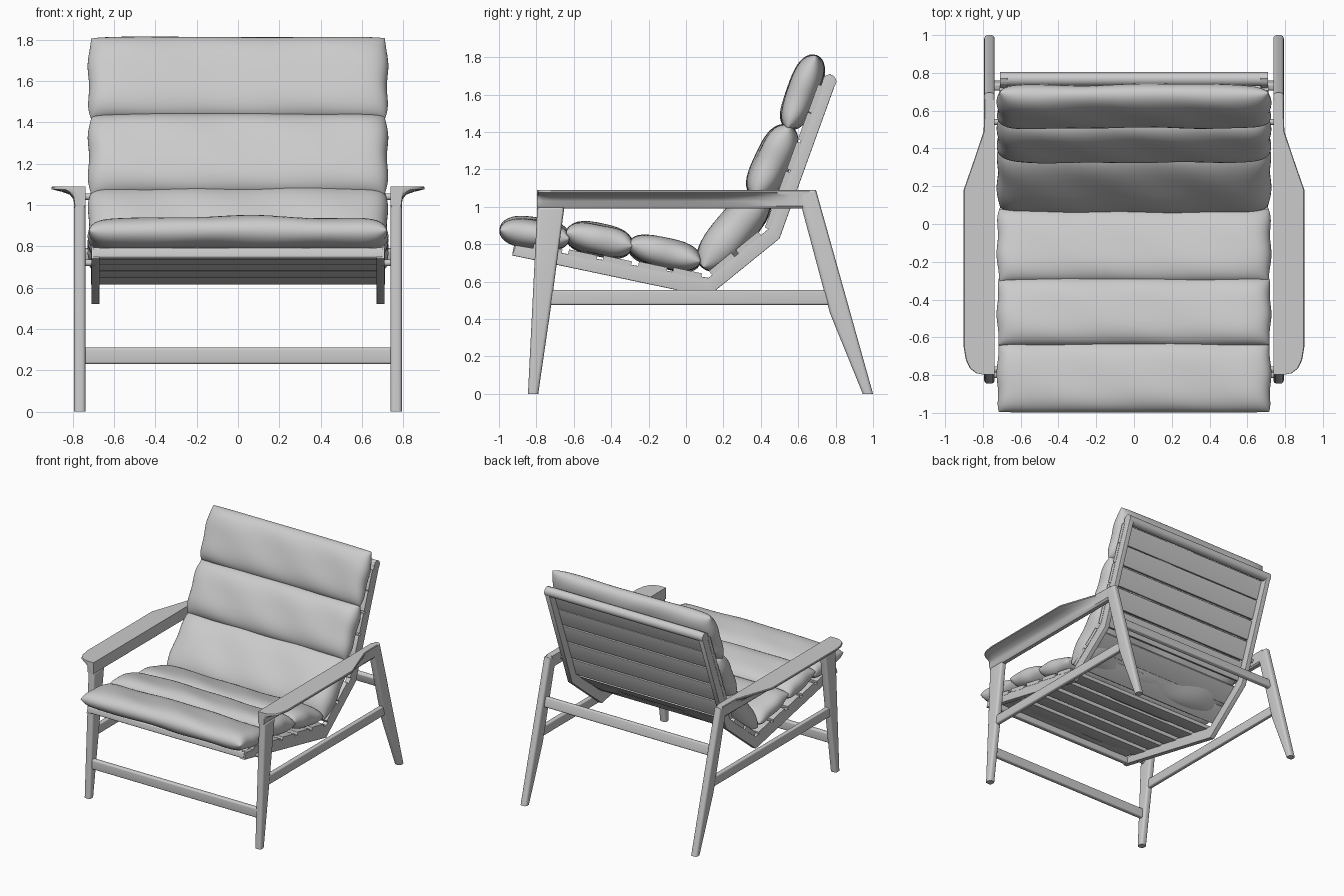
import bpy, bmesh, math
from mathutils import Vector

if "Cube" in bpy.data.objects:
    bpy.data.objects.remove(bpy.data.objects["Cube"])


def finish(name, bm, mirror=False, angle=35):
    bmesh.ops.recalc_face_normals(bm, faces=bm.faces)
    me = bpy.data.meshes.new(name)
    bm.to_mesh(me)
    bm.free()
    ob = bpy.data.objects.new(name, me)
    bpy.context.collection.objects.link(ob)
    if mirror:
        ob.modifiers.new("mirror", 'MIRROR')
    bpy.ops.object.select_all(action='DESELECT')
    bpy.context.view_layer.objects.active = ob
    ob.select_set(True)
    bpy.ops.object.shade_smooth_by_angle(angle=math.radians(angle))
    return ob


def loft(sections):
    """Bridge closed rings of points and cap both ends."""
    bm = bmesh.new()
    rings = [[bm.verts.new(p) for p in s] for s in sections]
    n = len(rings[0])
    for a, b in zip(rings, rings[1:]):
        for i in range(n):
            bm.faces.new((a[i], a[(i + 1) % n], b[(i + 1) % n], b[i]))
    bm.faces.new(rings[0])
    bm.faces.new(rings[-1])
    bmesh.ops.recalc_face_normals(bm, faces=bm.faces)
    return bm


def prism(name, pts, x0, x1, mirror=False, bevel=0.0, along_x=False):
    """Extrude a side profile (y, z) along x; round its rims or its x-wise edges."""
    bm = loft([[(x, y, z) for y, z in pts] for x in (x0, x1)])
    if bevel:
        edges = [e for e in bm.edges
                 if (abs(e.verts[0].co.x - e.verts[1].co.x) > 0.001) == along_x
                 and max(v.co.z for v in e.verts) > 0.01]
        bmesh.ops.bevel(bm, geom=edges, offset=bevel, segments=4, profile=0.5, affect='EDGES')
    return finish(name, bm, mirror)


def bar(name, centre, d, length, thick, x0, x1, mirror=False, bevel=0.01, along_x=True):
    d = Vector(d).normalized()
    n = Vector((-d.y, d.x))
    c = Vector(centre)
    pts = [c + d * a * length / 2 + n * b * thick / 2
           for a, b in ((-1, -1), (1, -1), (1, 1), (-1, 1))]
    return prism(name, pts, x0, x1, mirror, bevel, along_x)


def rod(name, y, z, r, x0, x1, mirror=False):
    pts = [(y + r * math.cos(i * math.tau / 20), z + r * math.sin(i * math.tau / 20)) for i in range(20)]
    return prism(name, pts, x0, x1, mirror)


# side frames: legs and stretchers
prism("front_leg", [(-0.845, 0), (-0.79, 0), (-0.72, 0.48), (-0.65, 1.0), (-0.795, 1.0)],
      0.738, 0.793, True, 0.018)
prism("back_leg", [(0.945, 0), (1.0, 0), (0.695, 1.09), (0.60, 1.09), (0.62, 0.99), (0.77, 0.43)],
      0.738, 0.793, True, 0.018)
bar("side_stretcher", (0.02, 0.515), (1, 0), 1.54, 0.08, 0.748, 0.785, True, 0.012, False)
bar("front_stretcher", (-0.795, 0.27), (1, 0), 0.04, 0.08, -0.75, 0.75, False, 0.012)
bar("back_stretcher", (0.734, 0.75), (0.27, -1), 0.08, 0.04, -0.75, 0.75, False, 0.012)

# armrests: flared paddle lofted front to back
stations = [(-0.797, 0.80), (-0.79, 0.835), (-0.765, 0.868), (-0.72, 0.89), (-0.65, 0.902), (-0.3, 0.902),
            (0.0, 0.902), (0.18, 0.902), (0.33, 0.85), (0.49, 0.796), (0.56, 0.794), (0.66, 0.793)]
sections = []
for y, xo in stations:
    w = xo - 0.792
    sections.append([(0.738, y, 1.09), (xo - 0.004, y, 1.09), (xo, y, 1.085), (xo, y, 1.076),
                     (0.792 + w * 0.55, y, 1.064), (0.792 + w * 0.2, y, 1.05), (0.792 + w * 0.05, y, 1.03),
                     (0.792, y, 1.005), (0.78, y, 0.99), (0.75, y, 0.99), (0.738, y, 1.0)])
finish("armrest", loft(sections), True)

# bent side rails of the sling frame
A, B, C, D = (Vector(p) for p in ((-0.93, 0.74), (0.117, 0.52), (0.5, 0.83), (0.80, 1.66)))
prism("seat_rail", [A, B, C, D, (0.795, 1.69), (0.77, 1.71), (0.745, 1.70), (0.725, 1.66),
                    (0.445, 0.885), (0.12, 0.62), (-0.91, 0.795)], 0.67, 0.71, True, 0.004)
rod("top_rail", 0.767, 1.67, 0.037, -0.71, 0.71)
bar("front_rail", (-0.90, 0.765), B - A, 0.05, 0.05, -0.70, 0.70)

# pegs joining the rails to the side frames
rod("front_peg", -0.77, 0.72, 0.016, 0.69, 0.76, True)
rod("back_peg", 0.54, 1.04, 0.016, 0.69, 0.76, True)

# slats along the three straight stretches of the rails
count = 0
for p, q, ts, lift in ((A, B, (0.168, 0.345, 0.52, 0.70, 0.875), (0.065, 0.105)),
                       (B, C, (0.34, 0.71), (0.09, 0.085)),
                       (C, D, (0.12, 0.31, 0.50, 0.69, 0.87), (0.08, 0.07))):
    d = (q - p).normalized()
    n = Vector((-d.y, d.x))
    for t in ts:
        count += 1
        off = lift[0] + (lift[1] - lift[0]) * t
        bar(f"slat_{count}", p.lerp(q, t) + n * off, d, 0.155, 0.03, -0.712, 0.712, False, 0.004)


# pillow cushions with a pinched seam all round
def cushion(name, start, end, thick, seed):
    s, e = Vector(start), Vector(end)
    c, half = (s + e) / 2, (e - s) / 2
    n = Vector((-half.y, half.x)).normalized()
    bm = bmesh.new()
    nu, nv = 56, 20
    for side in (1, -1):
        grid = []
        for i in range(nu + 1):
            u = math.sin((i / nu - 0.5) * math.pi)
            row = []
            for j in range(nv + 1):
                v = math.sin((j / nv - 0.5) * math.pi)
                h = thick / 2 * (max(0, 1 - abs(v) ** 3.2) ** 0.5) * (max(0, 1 - abs(u) ** 16) ** 0.5)
                h *= 1 + 0.04 * math.sin(5 * u + seed) + 0.04 * math.sin(9 * u + 3 * v + 2 * seed)
                sag = 0.004 * math.sin(4 * u + seed * 1.7)
                p = c + half * v * (1 - 0.02 * u ** 8) + n * (side * h + sag)
                x = u * (0.724 - 0.012 * v ** 4 + 0.004 * math.sin(6 * v + seed))
                row.append(bm.verts.new((x, p.x, p.y)))
            grid.append(row)
        for i in range(nu):
            for j in range(nv):
                bm.faces.new((grid[i][j], grid[i + 1][j], grid[i + 1][j + 1], grid[i][j + 1]))
    bmesh.ops.remove_doubles(bm, verts=bm.verts, dist=0.0004)
    finish(name, bm, angle=60)


cushion("seat_cushion_front", (-0.998, 0.88), (-0.62, 0.83), 0.16, 1)
cushion("seat_cushion_middle", (-0.645, 0.86), (-0.285, 0.785), 0.165, 2)
cushion("seat_cushion_rear", (-0.31, 0.80), (0.08, 0.705), 0.155, 3)
cushion("back_cushion_lower", (0.085, 0.675), (0.425, 1.07), 0.205, 4)
cushion("back_cushion_middle", (0.365, 1.045), (0.555, 1.435), 0.185, 5)
cushion("back_cushion_upper", (0.545, 1.415), (0.70, 1.81), 0.16, 6)
